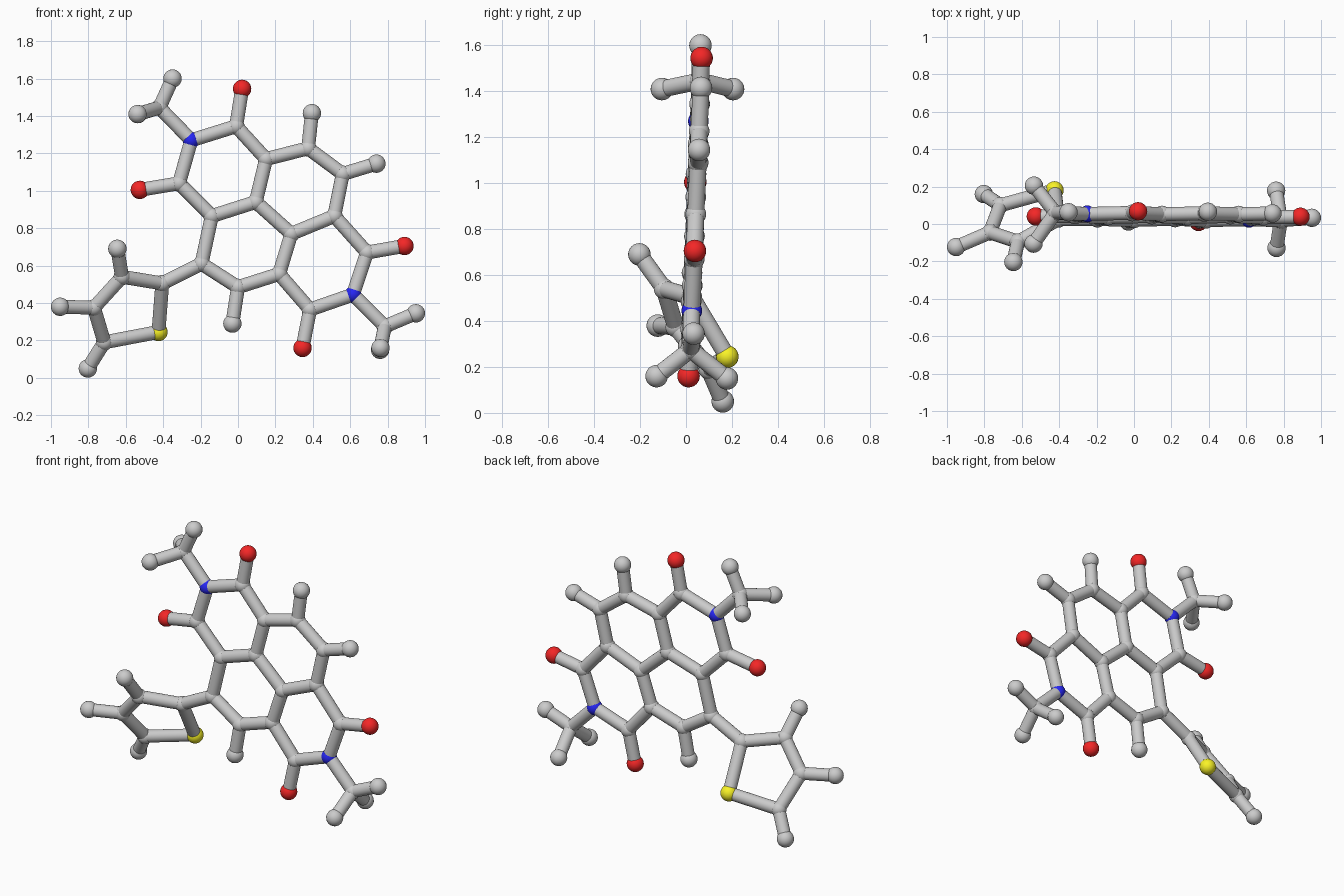
import bpy, bmesh
from mathutils import Vector, Matrix

if "Cube" in bpy.data.objects:
    bpy.data.objects.remove(bpy.data.objects["Cube"])

BOND_R, JOINT_R, END_R = 0.037, 0.045, 0.049


def flat(x, z):
    # the fused ring system lies in one slightly tilted plane
    return Vector((x, 0.038 + 0.043 * (z - 0.85) + 0.008 * x, z))


# flat fused-ring atoms: (x, z)
ring = {
    "Na": (-.25, 1.27), "Ma": (-.42, 1.445), "Ca": (-.01, 1.345), "Oa": (.022, 1.545),
    "C1": (.15, 1.17), "C2": (.375, 1.227), "H2": (.395, 1.415), "C3": (.56, 1.09),
    "H3": (.74, 1.145), "C4": (.515, .865), "C5": (.285, .77), "C6": (.095, .94),
    "C7": (-.14, .865), "Cb": (-.315, 1.04), "Ob": (-.525, 1.005), "C8": (-.195, .61),
    "C9": (0, .485), "H9": (-.03, .29), "C10": (.22, .555), "Cc": (.385, .365),
    "Oc": (.345, .16), "Nb": (.615, .445), "Cd": (.69, .67), "Od": (.89, .705),
    "Mb": (.785, .275),
}
atoms = {k: flat(*v) for k, v in ring.items()}

# twisted five-sided ring and the two methyl ends: (x, y, z)
atoms.update({k: Vector(v) for k, v in {
    "T2": (-.405, .025, .505), "T3": (-.62, -.095, .54), "T4": (-.77, -.045, .375),
    "T5": (-.715, .10, .19), "S": (-.425, .18, .245),
    "HT3": (-.645, -.203, .69), "HT4": (-.951, -.123, .38), "HT5": (-.803, .16, .05),
    "Ha1": (-.35, .063, 1.60), "Ha2": (-.537, -.105, 1.41), "Ha3": (-.535, .205, 1.41),
    "Hb1": (.951, .033, .345), "Hb2": (.762, -.128, .16), "Hb3": (.76, .178, .15),
}.items()})

# chains of bonded atoms
chains = """Na Ca C1 C6 C7 Cb Na Ma Ha1;Ma Ha2;Ma Ha3;Ca Oa;Cb Ob;C1 C2 C3 C4 C5 C6;
C2 H2;C3 H3;C7 C8 C9 C10 C5;C9 H9;C10 Cc Nb Cd C4;Cc Oc;Cd Od;Nb Mb Hb1;Mb Hb2;Mb Hb3;
C8 T2 T3 T4 T5 S T2;T3 HT3;T4 HT4;T5 HT5"""


def finish(bm, name, color=None):
    me = bpy.data.meshes.new(name)
    bm.to_mesh(me)
    bm.free()
    for p in me.polygons:
        p.use_smooth = True
    ob = bpy.data.objects.new(name, me)
    bpy.context.collection.objects.link(ob)
    if color:
        mat = bpy.data.materials.new(name + "_colour")
        mat.diffuse_color = color
        mat.use_nodes = True
        mat.node_tree.nodes["Principled BSDF"].inputs["Base Color"].default_value = mat.diffuse_color
        me.materials.append(mat)
    return ob


def balls(name, names, radius, color=None):
    bm = bmesh.new()
    for n in names:
        bmesh.ops.create_uvsphere(bm, u_segments=24, v_segments=16, radius=radius,
                                  matrix=Matrix.Translation(atoms[n]))
    return finish(bm, name, color)


def inset(n):
    # a stick ends where it meets the surface of its ball
    r = END_R if n[0] in "HOS" else JOINT_R
    return (r * r - BOND_R * BOND_R) ** 0.5


# sticks
bm = bmesh.new()
for chain in chains.split(";"):
    seq = chain.split()
    for a, b in zip(seq, seq[1:]):
        d = (atoms[b] - atoms[a]).normalized()
        p, q = atoms[a] + d * inset(a), atoms[b] - d * inset(b)
        m = Matrix.Translation((p + q) / 2) @ d.to_track_quat('Z', 'Y').to_matrix().to_4x4()
        bmesh.ops.create_cone(bm, cap_ends=False, segments=24, radius1=BOND_R,
                              radius2=BOND_R, depth=(q - p).length, matrix=m)
finish(bm, "bond_sticks")

# balls by colour
balls("carbon_joints", [n for n in atoms if n[0] in "CMT"], JOINT_R)
balls("hydrogen_balls", [n for n in atoms if n[0] == "H"], END_R)
balls("oxygen_balls", [n for n in atoms if n[0] == "O"], END_R, (.9, .02, .02, 1))
balls("nitrogen_joints", ["Na", "Nb"], JOINT_R, (.02, .02, .9, 1))
balls("sulfur_joint", ["S"], END_R, (.95, .9, .02, 1))
